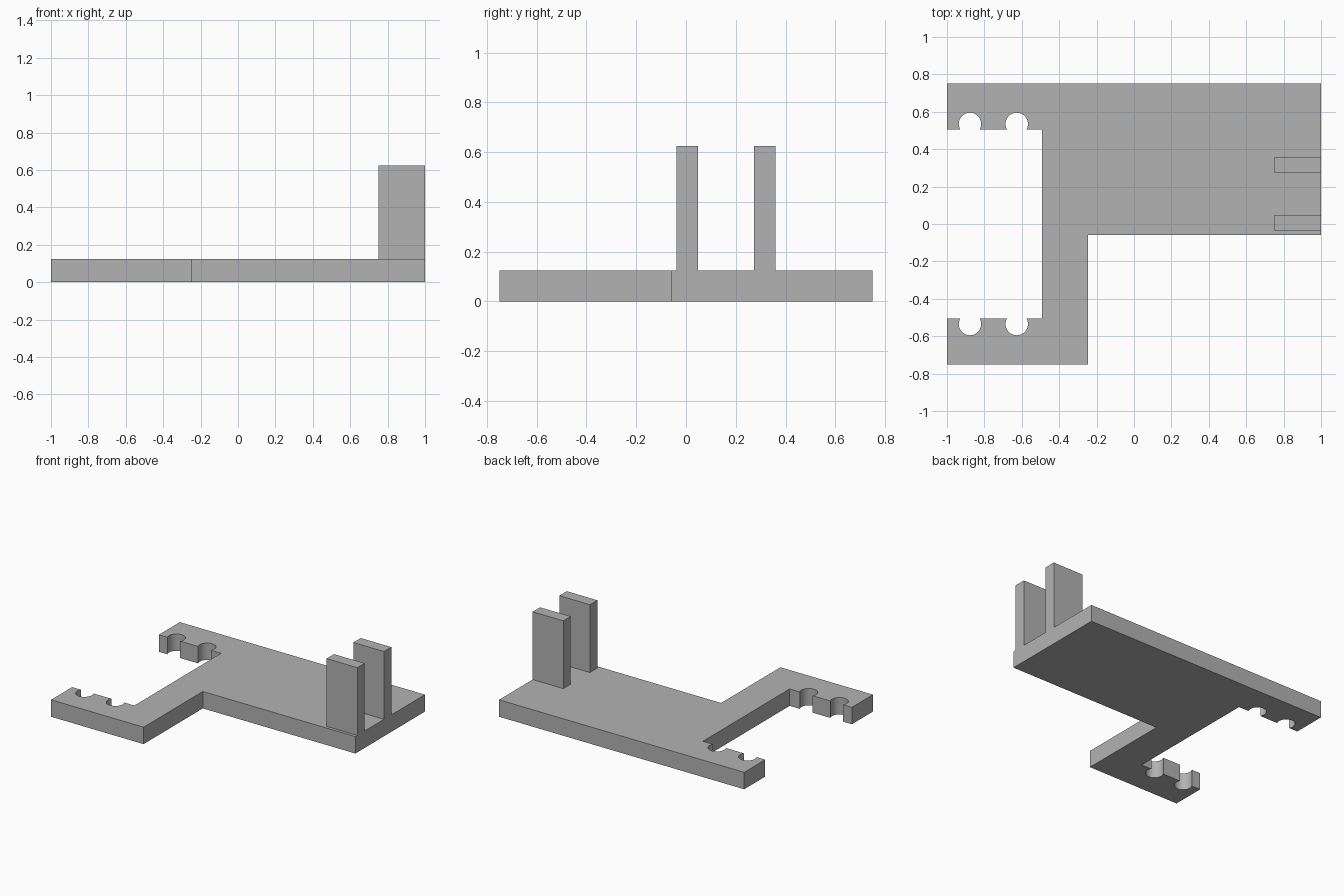
import bpy
import bmesh
from math import sin, cos, asin, pi

cube = bpy.data.objects.get("Cube")
if cube:
    bpy.data.objects.remove(cube, do_unlink=True)

THICK, TOP = 0.125, 0.625          # plate thickness, post height
INNER, NOTCH_Y, NOTCH_R = 0.505, 0.535, 0.06
NOTCH_X = (-0.877, -0.627)
ARC_STEPS = 24

grey = bpy.data.materials.new("plain grey")
grey.use_nodes = True
colour = (0.45, 0.45, 0.45, 1)
grey.diffuse_color = colour
grey.node_tree.nodes["Principled BSDF"].inputs["Base Color"].default_value = colour


def extrude_outline(name, points, z0, z1):
    """Solid made by raising a flat outline from z0 to z1."""
    bm = bmesh.new()
    face = bm.faces.new([bm.verts.new((x, y, z0)) for x, y in points])
    raised = bmesh.ops.extrude_face_region(bm, geom=[face], use_keep_orig=True)
    top = [v for v in raised["geom"] if isinstance(v, bmesh.types.BMVert)]
    bmesh.ops.translate(bm, verts=top, vec=(0, 0, z1 - z0))
    bmesh.ops.recalc_face_normals(bm, faces=bm.faces)
    mesh = bpy.data.meshes.new(name)
    bm.to_mesh(mesh)
    bm.free()
    mesh.materials.append(grey)
    obj = bpy.data.objects.new(name, mesh)
    bpy.context.collection.objects.link(obj)
    return obj


def arm_edge(side):
    """Inner edge of one arm, from its tip inward, with two round notches."""
    start = -asin((NOTCH_Y - INNER) / NOTCH_R)
    pts = [(-1, side * INNER)]
    for cx in NOTCH_X:
        for i in range(ARC_STEPS + 1):
            a = pi - start + (2 * start - pi) * i / ARC_STEPS
            pts.append((cx + NOTCH_R * cos(a), side * (NOTCH_Y + NOTCH_R * sin(a))))
    return pts + [(-0.492, side * INNER)]


# Base plate with the forked end
outline = [(-1, -0.75), (-0.245, -0.75), (-0.245, -0.06), (1, -0.06), (1, 0.75), (-1, 0.75)]
outline += arm_edge(1) + arm_edge(-1)[::-1]
plate = extrude_outline("base_plate", outline, 0, THICK)

# Pair of upright posts flush with the end of the plate
for name, y0 in (("front_post", -0.038), ("back_post", 0.273)):
    y1 = y0 + 0.086
    extrude_outline(name, [(0.75, y0), (1, y0), (1, y1), (0.75, y1)], THICK, TOP)

# Smooth only the notch walls
bpy.ops.object.select_all(action='DESELECT')
plate.select_set(True)
bpy.context.view_layer.objects.active = plate
bpy.ops.object.shade_smooth_by_angle(angle=pi / 6)
